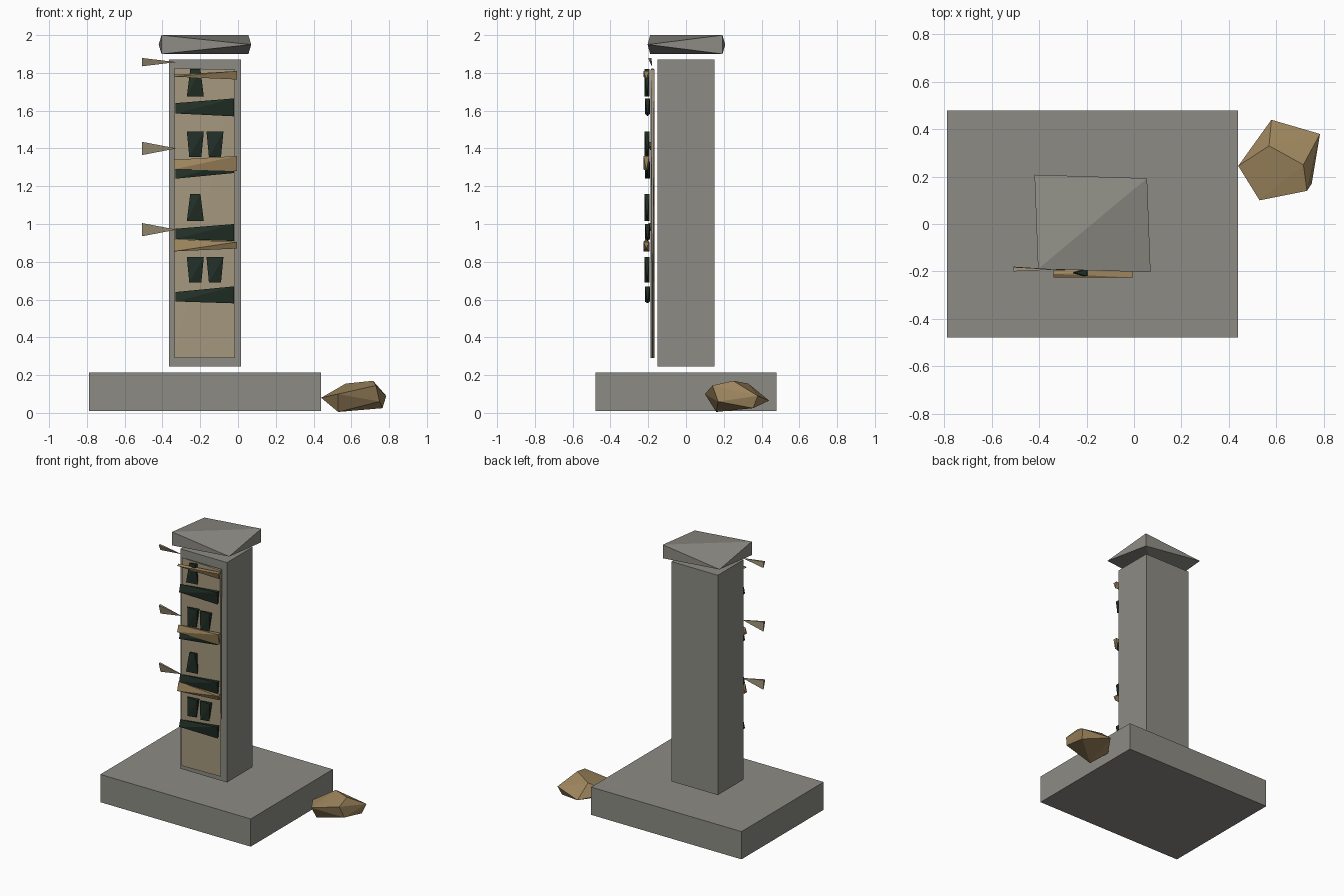
import bpy
import bmesh

cube = bpy.data.objects.get("Cube")
if cube:
    bpy.data.objects.remove(cube, do_unlink=True)


def material(name, rgb):
    m = bpy.data.materials.new(name)
    m.use_nodes = True
    m.diffuse_color = (*rgb, 1)
    m.node_tree.nodes["Principled BSDF"].inputs["Base Color"].default_value = (*rgb, 1)
    return m


stone = material("grey stone", (0.265, 0.26, 0.232))
sand = material("sand plaster", (0.376, 0.314, 0.209))
brown = material("brown wood", (0.34, 0.235, 0.11))
dark = material("dark green", (0.015, 0.028, 0.019))


def hull(name, points, mat):
    """Flat-faced solid wrapped around a few points."""
    bm = bmesh.new()
    for p in points:
        bm.verts.new(p)
    res = bmesh.ops.convex_hull(bm, input=bm.verts[:])
    loose = {v for v in res["geom_interior"] if isinstance(v, bmesh.types.BMVert)}
    bmesh.ops.delete(bm, geom=list(loose), context='VERTS')
    bmesh.ops.recalc_face_normals(bm, faces=bm.faces[:])
    mesh = bpy.data.meshes.new(name)
    bm.to_mesh(mesh)
    bm.free()
    mesh.materials.append(mat)
    obj = bpy.data.objects.new(name, mesh)
    bpy.context.collection.objects.link(obj)
    return obj


def box(name, x, y, z, mat):
    return hull(name, [(i, j, k) for i in x for j in y for k in z], mat)


def folded_slab(name, corners, lo, hi, mat, upright=True):
    """Slab from corners BL, BR, TR, TL: full depth at BL and TR, pinched at the others."""
    points = []
    for i, (a, b) in enumerate(corners):
        for d in ((lo, hi) if i % 2 == 0 else ((lo + hi) / 2,)):
            points.append((a, d, b) if upright else (a, b, d))
    return hull(name, points, mat)


# Base, column and pinched cap
box("base_slab", (-0.79, 0.44), (-0.48, 0.48), (0.01, 0.215), stone)
box("column", (-0.365, 0.015), (-0.15, 0.15), (0.245, 1.87), stone)
folded_slab("cap", [(-0.405, -0.19), (0.07, -0.203), (0.055, 0.193), (-0.42, 0.208)],
            1.9, 2.0, stone, upright=False)

# Plaster panel floating in front of the column
folded_slab("front_panel", [(-0.335, 0.29), (-0.015, 0.29), (-0.015, 1.818), (-0.335, 1.825)],
            -0.187, -0.167, sand)


def band(name, x0, x1, left, right, mat, front=-0.218, back=-0.19):
    folded_slab(name, [(x0, left[0]), (x1, right[0]), (x1, right[1]), (x0, left[1])],
                front, back, mat)


# Dark ledges
for i, (left, right) in enumerate([((0.59, 0.64), (0.58, 0.67)),
                                   ((0.92, 0.975), (0.91, 1.0)),
                                   ((1.24, 1.3), (1.27, 1.33)),
                                   ((1.585, 1.64), (1.57, 1.665))]):
    band(f"ledge_{i + 1}", -0.33, -0.02, left, right, dark)

# Wooden beams
for i, (left, right) in enumerate([((0.855, 0.92), (0.87, 0.905)),
                                   ((1.29, 1.34), (1.28, 1.36)),
                                   ((1.78, 1.79), (1.765, 1.81))]):
    band(f"beam_{i + 1}", -0.34, -0.005, left, right, brown, -0.226, -0.194)


# Windows: cx, bottom, top, half width at bottom and at top
def window(name, cx, z0, z1, low, high):
    folded_slab(name, [(cx - low, z0), (cx + low, z0), (cx + high, z1), (cx - high, z1)],
                -0.22, -0.192, dark)


for i, z in enumerate((0.69, 1.355)):
    window(f"window_pair_{i + 1}_right", -0.226, z, z + 0.135, 0.032, 0.045)
    window(f"window_pair_{i + 1}_left", -0.122, z, z + 0.135, 0.032, 0.045)
for i, z in enumerate((1.015, 1.675)):
    window(f"single_window_{i + 1}", -0.226, z, z + 0.145, 0.045, 0.027)

# Side pennants, wide end outward
for i, (z, h) in enumerate(((0.97, 0.035), (1.4, 0.035), (1.857, 0.022))):
    hull(f"pennant_{i + 1}", [(-0.508, -0.2, z + h), (-0.508, -0.18, z - h),
                              (-0.508, -0.182, z + h), (-0.325, -0.192, z)], sand)

# Faceted boulder beside the base
hull("boulder", [(0.44, 0.245, 0.08), (0.53, 0.1, 0.1), (0.73, 0.14, 0.145),
                 (0.785, 0.38, 0.09), (0.58, 0.44, 0.065), (0.715, 0.25, 0.17),
                 (0.57, 0.33, 0.155), (0.53, 0.16, 0.005), (0.765, 0.355, 0.025),
                 (0.75, 0.17, 0.06)], brown)
